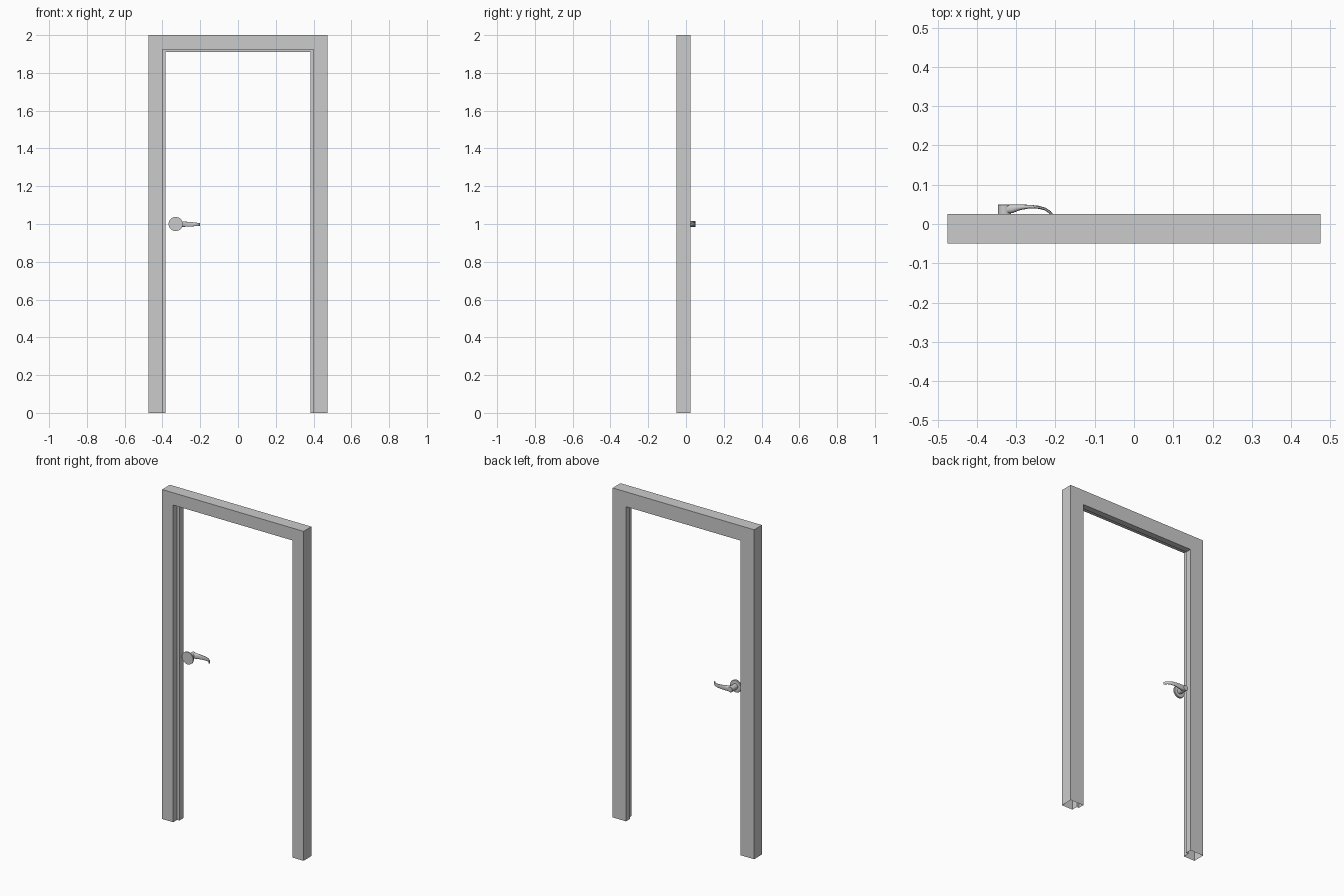
import bpy, bmesh, math
from mathutils import Vector

if "Cube" in bpy.data.objects:
    bpy.data.objects.remove(bpy.data.objects["Cube"])


def finish(name, bm, smooth=False):
    bmesh.ops.recalc_face_normals(bm, faces=bm.faces)
    mesh = bpy.data.meshes.new(name)
    bm.to_mesh(mesh)
    bm.free()
    ob = bpy.data.objects.new(name, mesh)
    bpy.context.collection.objects.link(ob)
    if smooth:
        bpy.ops.object.select_all(action='DESELECT')
        ob.select_set(True)
        bpy.context.view_layer.objects.active = ob
        bpy.ops.object.shade_smooth_by_angle(angle=math.radians(35))
    return ob


def skin(bm, rings, closed=True, caps=True):
    """Bridge consecutive rings of points with quads."""
    vs = [[bm.verts.new(p) for p in r] for r in rings]
    n = len(vs[0])
    for a, b in zip(vs, vs[1:]):
        for i in range(n):
            j = (i + 1) % n
            bm.faces.new((a[i], a[j], b[j], b[i]))
    if caps:
        bm.faces.new(vs[0])
        bm.faces.new(vs[-1])


def turned(name, x, z, profile, sides=32):
    """Round part turned about a y axis; profile holds (radius, y)."""
    bm = bmesh.new()
    angles = [2 * math.pi * i / sides for i in range(sides)]
    skin(bm, [[(x + r * math.cos(a), y, z + r * math.sin(a)) for a in angles]
              for r, y in profile])
    return finish(name, bm, True)


# Door frame: rebated profile swept round three mitred sides, open at the floor
profile = [(0.475, -0.05), (0.40, -0.05), (0.40, -0.0125),
           (0.385, -0.0125), (0.385, 0.025), (0.475, 0.025)]
bm = bmesh.new()
skin(bm, [[(side * u, y, top * (1.525 + u)) for u, y in profile]
          for side, top in ((-1, 0), (-1, 1), (1, 1), (1, 0))], caps=False)
finish("door_frame", bm)

# Handle rose and neck
HX, HZ = -0.33, 1.0
turned("handle_rose", HX, HZ, [(0.0375, -0.0125), (0.0375, -0.006),
                               (0.035, -0.003), (0.024, -0.002)])
turned("handle_neck", HX, HZ, [(0.0165, -0.004), (0.0165, 0.048),
                               (0.015, 0.05)])

# Lever: oval section lofted along a curve, stations are (x, y, thick, high)
stations = [(-0.33, 0.037, 0.0125, 0.0155), (-0.31, 0.039, 0.011, 0.0155),
            (-0.29, 0.0425, 0.007, 0.0145), (-0.265, 0.0443, 0.0045, 0.0125),
            (-0.242, 0.0425, 0.0038, 0.011), (-0.226, 0.038, 0.0035, 0.0095),
            (-0.214, 0.030, 0.0033, 0.0085), (-0.207, 0.021, 0.003, 0.008),
            (-0.203, 0.013, 0.0025, 0.0075)]
bm = bmesh.new()
rings = []
for i, (x, y, t, h) in enumerate(stations):
    a, b = stations[max(i - 1, 0)], stations[min(i + 1, len(stations) - 1)]
    tan = Vector((b[0] - a[0], b[1] - a[1], 0)).normalized()
    nor = Vector((-tan.y, tan.x, 0))
    ring = []
    for k in range(20):
        c, s = (f(2 * math.pi * k / 20) for f in (math.cos, math.sin))
        c, s = (math.copysign(abs(v) ** 0.7, v) for v in (c, s))
        ring.append(Vector((x, y, HZ - 0.003 * i / 8)) + nor * t * c + Vector((0, 0, h * s)))
    rings.append(ring)
skin(bm, rings)
finish("handle_lever", bm, True)
